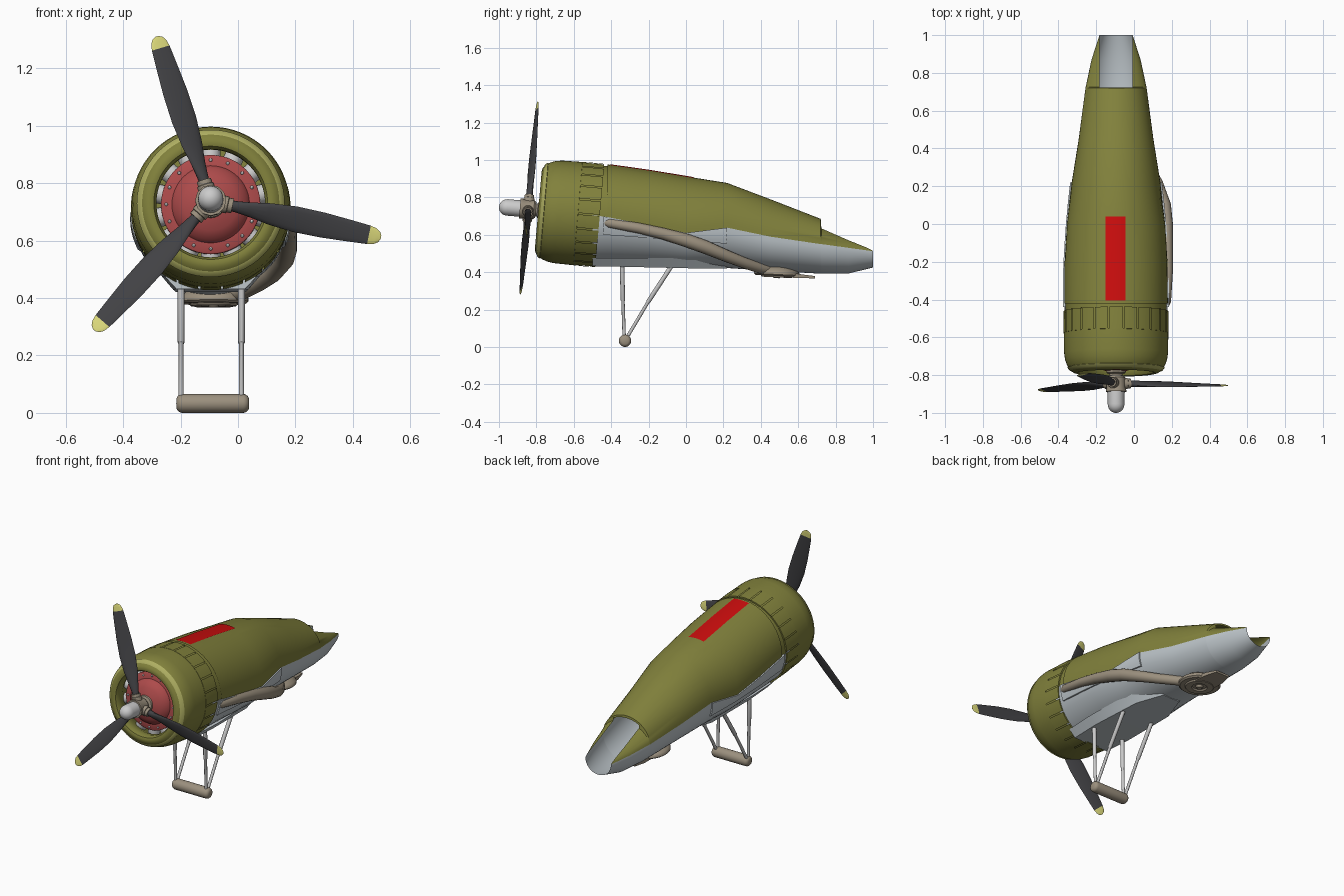
import bpy, bmesh
from math import sin, cos, asin, pi, radians, sqrt
from mathutils import Matrix, Vector

if "Cube" in bpy.data.objects:
    bpy.data.objects.remove(bpy.data.objects["Cube"])

CX = -0.095


def mat(name, *c):
    m = bpy.data.materials.new(name)
    m.diffuse_color = (*c, 1)
    m.use_nodes = True
    m.node_tree.nodes["Principled BSDF"].inputs["Base Color"].default_value = m.diffuse_color
    return m


OLIVE = mat("olive", 0.22, 0.22, 0.045)
PALE = mat("pale_grey", 0.52, 0.57, 0.6)
RED = mat("red", 0.6, 0.004, 0.004)
DOME = mat("dull_red", 0.42, 0.07, 0.07)
DARK = mat("dark", 0.055, 0.055, 0.06)
YELLOW = mat("yellow", 0.72, 0.7, 0.2)
BROWN = mat("brown", 0.33, 0.28, 0.21)
TRIM = mat("trim", 0.42, 0.42, 0.12)
# engine frame: local -y points forward, nose pitched up
E = Matrix.Translation((CX, -0.485, 0.705)) @ Matrix.Rotation(radians(-5), 4, 'X')


def finish(name, bm, m=None, angle=35):
    bmesh.ops.remove_doubles(bm, verts=bm.verts, dist=1e-5)
    bmesh.ops.recalc_face_normals(bm, faces=bm.faces)
    me = bpy.data.meshes.new(name)
    bm.to_mesh(me)
    bm.free()
    ob = bpy.data.objects.new(name, me)
    bpy.context.collection.objects.link(ob)
    if m:
        me.materials.append(m)
    bpy.ops.object.select_all(action='DESELECT')
    ob.select_set(True)
    bpy.context.view_layer.objects.active = ob
    bpy.ops.object.shade_smooth_by_angle(angle=radians(angle))
    return ob


def add_loft(bm, rings, closed=True, cap=True, M=Matrix()):
    vs = [[bm.verts.new(M @ Vector(p)) for p in r] for r in rings]
    n = len(vs[0])
    for a, b in zip(vs, vs[1:]):
        for i in range(n if closed else n - 1):
            j = (i + 1) % n
            bm.faces.new((a[i], a[j], b[j], b[i]))
    if cap and closed:
        bm.faces.new(vs[0])
        bm.faces.new(vs[-1])


def loft(name, rings, m=None, closed=True, cap=True, M=Matrix(), angle=35):
    bm = bmesh.new()
    add_loft(bm, rings, closed, cap, M)
    return finish(name, bm, m, angle)


def add_revolve(bm, prof, n=48, M=E, a0=0, a1=360, cap=False):
    full = a1 - a0 >= 360
    k = n if full else n + 1
    angs = [radians(a0 + (a1 - a0) * i / n) for i in range(k)]
    add_loft(bm, [[(r * cos(a), y, r * sin(a)) for a in angs] for y, r in prof], full, cap, M)


def revolve(name, prof, m=None, n=48, M=E, a0=0, a1=360, angle=35):
    bm = bmesh.new()
    add_revolve(bm, prof, n, M, a0, a1)
    return finish(name, bm, m, angle)


def add_tube(bm, pts, radii, n=16):
    pts = [Vector(p) for p in pts]
    rings = []
    for i, p in enumerate(pts):
        t = (pts[min(i + 1, len(pts) - 1)] - pts[max(i - 1, 0)]).normalized()
        u = t.cross(Vector((1, 0, 0)) if abs(t.x) < 0.9 else Vector((0, 0, 1))).normalized()
        v = t.cross(u)
        rings.append([p + radii[i] * (u * cos(2 * pi * k / n) + v * sin(2 * pi * k / n)) for k in range(n)])
    add_loft(bm, rings)


# fuselage stations: y, half width, top, widest height, colour line, bottom
ST = [(-0.5, .270, .982, .705, .705, .437), (-0.42, .274, .976, .70, .695, .437),
      (-0.2, .272, .945, .67, .65, .432), (0, .260, .912, .64, .61, .423),
      (0.22, .235, .877, .62, .638, .422), (0.45, .198, .79, .58, .59, .407),
      (0.72, .162, .685, .54, .55, .392), (0.725, .161, .652, .54, .55, .392),
      (0.87, .130, .588, .52, .53, .393), (1.0, .088, .54, .51, .512, .425)]


def station(y):
    for a, b in zip(ST, ST[1:]):
        if y <= b[0]:
            t = (y - a[0]) / (b[0] - a[0])
            return [p + (q - p) * t for p, q in zip(a, b)]
    return list(ST[-1])


def section(y, upper, n=28):
    y, w, zt, zc, zb, zo = station(y)
    t0 = asin((zb - zc) / ((zt - zc) if zb > zc else (zc - zo)))
    t1 = pi - t0 if upper else -pi - t0
    ts = [t0 + (t1 - t0) * i / n for i in range(n + 1)]
    return [(CX + w * cos(t), y, zc + (zt - zc if sin(t) > 0 else zc - zo) * sin(t)) for t in ts]


# upper skin with the open notch at the tail
bm = bmesh.new()
add_loft(bm, [section(s[0], True) for s in ST[1:]], closed=False)
for co, no in (((CX - .088, 0, 0), (1, 0, 0)), ((CX + .088, 0, 0), (1, 0, 0)), ((0, .722, 0), (0, 1, 0))):
    bmesh.ops.bisect_plane(bm, geom=bm.verts[:] + bm.edges[:] + bm.faces[:], plane_co=co, plane_no=no)
cut = [f for f in bm.faces if f.calc_center_median().y > .722 and abs(f.calc_center_median().x - CX) < .088]
bmesh.ops.delete(bm, geom=cut, context='FACES')
finish("fuselage_top", bm, OLIVE)
loft("fuselage_belly", [section(s[0], False) for s in ST], PALE, closed=False)


# anti-slip red stripe on the spine
def spine(y, x):
    _, w, zt, zc, _, _ = station(y)
    return (x, y, zc + (zt - zc) * sqrt(1 - ((x - CX) / w) ** 2) + .003)


loft("spine_stripe", [[spine(y, -.15 + .015 * i) for i in range(8)] for y in (-.405, -.2, 0, .04)], RED, closed=False)

# raised side panels below the colour line
for side, s in (("right", 1), ("left", -1)):
    rings = []
    for i in range(7):
        y = -.44 + .11 * i
        _, w, zt, zc, zb, zo = station(y)
        zs = [zb - (zb - (.60 - .008 * i)) * k / 4 for k in range(5)]
        xs = [w * sqrt(1 - ((z - zc) / ((zt - zc) if z > zc else (zc - zo))) ** 2) for z in zs]
        out = [(CX + s * (x + .008), y, z) for x, z in zip(xs, zs)]
        rings.append(out + [(CX + s * (x - .01), y, z) for x, z in zip(xs[::-1], zs[::-1])])
    loft(side + "_side_panel", rings, PALE)

# flat pan under the belly
loft("belly_pan", [[(CX - a, y, .475), (CX + a, y, .475), (CX + b, y, z), (CX - b, y, z)]
                   for y, a, b, z in ((-.5, .16, .12, .432), (-.3, .17, .13, .428), (.05, .16, .12, .42), (.22, .09, .06, .42))], PALE)

# cowling, lip ring, collar and cooling flaps
revolve("cowling", [(-.09, .277), (-.2, .275), (-.235, .27), (-.262, .26), (-.28, .25), (-.292, .24), (-.302, .225),
                    (-.306, .21), (-.302, .198), (-.285, .189), (-.25, .19), (-.2, .21), (-.1, .255)], OLIVE, 64)
revolve("cowling_lip_ring", [(-.274, .2535), (-.276, .2575), (-.29, .2475), (-.294, .239)], TRIM, 64)
revolve("cowling_inner_ring", [(-.1, .268), (.015, .268), (.015, .2), (-.1, .2)], OLIVE, 64)
revolve("rear_collar", [(0, .267), (.09, .267)], OLIVE, 48, a0=-5, a1=185)
bm = bmesh.new()
for i in range(22):
    a = 360 / 22 * i
    add_revolve(bm, [(-.095, .274), (-.093, .278), (-.04, .278), (.024, .277), (.024, .268)], 4, E, a + .8, a + 360 / 22 - .8)
finish("cowl_flaps", bm, OLIVE)

# radial engine: firewall, cylinders, red gearcase cover with bolts
revolve("firewall", [(-.1, .262), (-.1, 0)], OLIVE)
bm = bmesh.new()
for i in range(14):
    M = E @ Matrix.Translation((0, -.19, 0)) @ Matrix.Rotation(2 * pi * i / 14, 4, 'Y') @ Matrix.Rotation(pi / 2, 4, 'X')
    add_revolve(bm, [(.08, .034), (.2, .034), (.222, .028), (.222, 0)], 14, M)
finish("engine_cylinders", bm)
revolve("gearcase_cover", [(-.2, .15), (-.22, .173), (-.235, .173), (-.238, .168), (-.241, .135), (-.262, .124), (-.28, .095),
                           (-.292, .06), (-.3, .03), (-.3, 0)], DOME)
bm = bmesh.new()
for i in range(16):
    a = 2 * pi * i / 16
    bmesh.ops.create_uvsphere(bm, u_segments=8, v_segments=6, radius=.006,
                              matrix=E @ Matrix.Translation((.155 * cos(a), -.241, .155 * sin(a))))
finish("cover_bolts", bm)

# propeller hub, spinner and three blades
revolve("propeller_shaft", [(-.28, .055), (-.305, .05), (-.31, .035), (-.34, .035)], BROWN, 24)
revolve("propeller_hub", [(-.32, 0), (-.32, .042), (-.33, .05), (-.385, .05), (-.395, .054), (-.405, .054), (-.405, 0)], BROWN, 12)
revolve("hub_dome", [(-.40, .044), (-.472, .044)] + [(-.472 - .045 * sin(t * pi / 12), .044 * cos(t * pi / 12))
                                                   for t in range(1, 7)], None, 24)
# blade stations: radius, chord, thickness, twist
BL = [(.05, .036, .036, 30), (.09, .04, .034, 30), (.14, .056, .024, 29), (.21, .08, .017, 26), (.30, .094, .012, 22),
      (.40, .09, .010, 18), (.50, .076, .008, 15), (.563, .066, .007, 13)]
TIP = [BL[-1], (.585, .056, .006, 12), (.599, .038, .005, 12), (.606, .012, .003, 12)]


def blade_ring(r, c, t, tw):
    tw = radians(tw)
    pts = [(c / 2 * cos(k * pi / 7), t / 2 * sin(k * pi / 7)) for k in range(14)]
    return [(u * cos(tw) - v * sin(tw), u * sin(tw) + v * cos(tw), r) for u, v in pts]


for i in range(3):
    M = E @ Matrix.Translation((0, -.36, 0)) @ Matrix.Rotation(radians(-18 + 120 * i), 4, 'Y')
    loft(f"blade_{i + 1}", [blade_ring(*b) for b in BL], DARK, M=M)
    loft(f"blade_tip_{i + 1}", [blade_ring(*b) for b in TIP], YELLOW, M=M)
    revolve(f"blade_collar_{i + 1}", [(.03, .03), (.06, .03), (.062, .026), (.078, .026), (.078, .018)], BROWN, 16,
            M @ Matrix.Rotation(pi / 2, 4, 'X'))

# exhaust pipe along the right side, ending in the turbine under the belly
bm = bmesh.new()
add_tube(bm, [(.165, -.435, .667), (.17, -.41, .663), (.178, -.25, .635), (.175, -.12, .605), (.17, 0, .57), (.16, .1, .535),
              (.12, .22, .485), (.07, .31, .45), (.01, .4, .42), (-.06, .48, .405)],
         [.018, .026, .028, .031, .036, .036, .032, .029, .028, .028])
finish("exhaust_pipe", bm, BROWN, 60)
T = Matrix.Translation((-.085, .485, .392)) @ Matrix.Rotation(radians(-3), 4, 'X') @ Matrix.Rotation(pi / 2, 4, 'X')
revolve("turbine", [(.04, 0), (.04, .08), (.016, .115), (.006, .122), (-.004, .122), (-.012, .112), (-.012, .085), (-.02, .08),
                    (-.02, .045), (-.012, .04), (-.012, .022), (-.024, .016), (-.024, 0)], BROWN, 32, T)
loft("turbine_hood", [[(-.085 - w, y, z), (-.085 + w, y, z), (-.085 + w, y, z + h), (-.085 - w, y, z + h)]
                      for y, w, z, h in ((.53, .07, .372, .03), (.62, .065, .368, .02), (.69, .045, .367, .012))], BROWN)

# stand: four struts and a rounded foot bar
bm = bmesh.new()
for x in (-.198, .012):
    add_tube(bm, [(x, -.342, .47), (x, -.338, .25), (x, -.337, .245), (x, -.33, .04)], [.012, .012, .009, .009], 12)
    add_tube(bm, [(x, -.06, .46), (x, -.2, .245), (x, -.203, .24), (x, -.322, .04)], [.012, .012, .009, .009], 12)
finish("stand_struts", bm)
cap = [(.127 - .022 + .022 * sin(t * pi / 10), .033 * (.35 + .65 * cos(t * pi / 10)) if t < 5 else 0) for t in range(6)]
revolve("foot_bar", [(-y, r) for y, r in cap[::-1]] + cap, BROWN, 20,
        Matrix.Translation((-.088, -.326, .033)) @ Matrix.Rotation(pi / 2, 4, 'Z'), angle=50)
